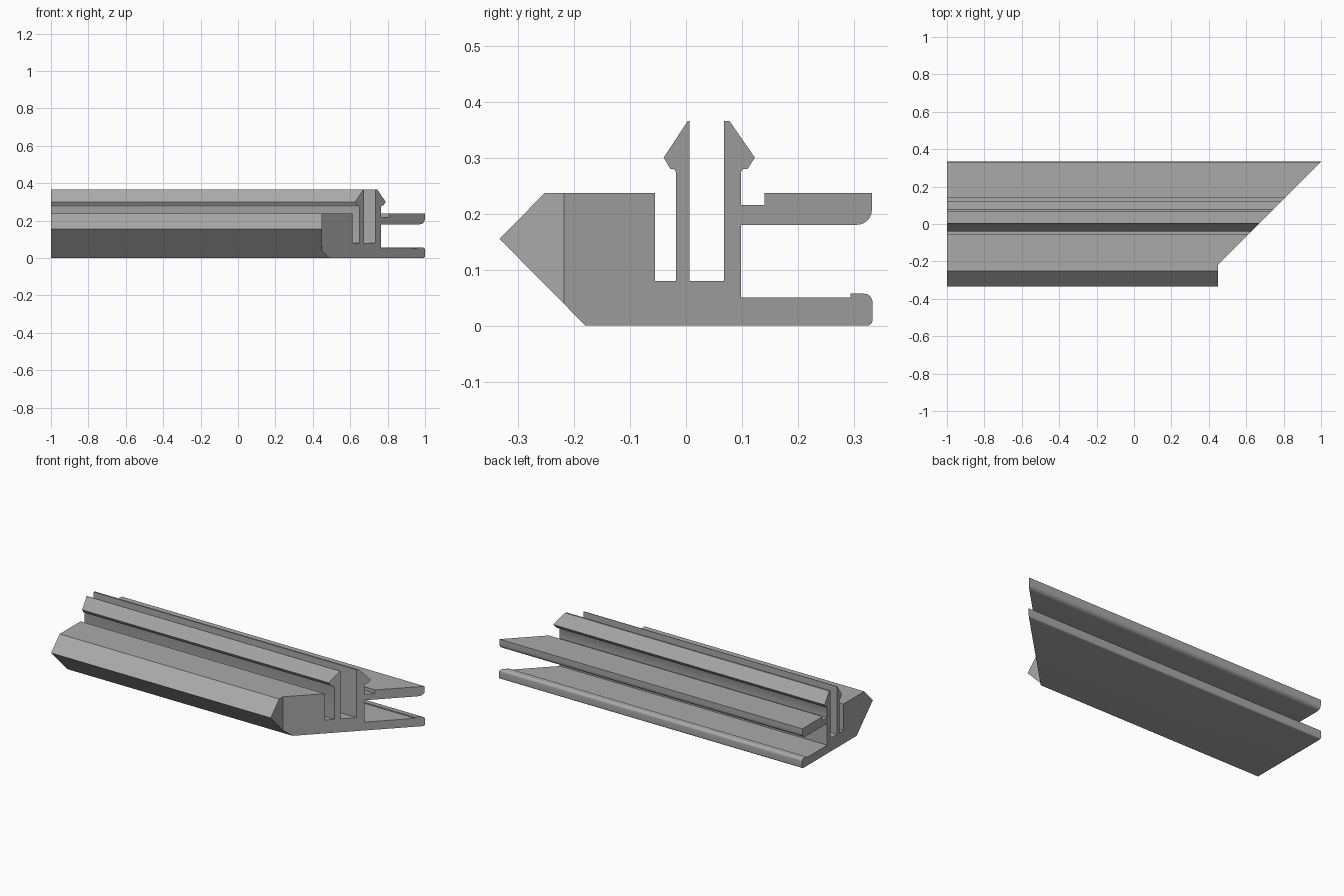
import bpy, bmesh
from math import cos, sin, radians

default = bpy.data.objects.get("Cube")
if default:
    bpy.data.objects.remove(default, do_unlink=True)

NOSE_Y, LEFT_END = -0.218, -1.0


def arc(cy, cz, r, start, end, steps=6):
    """Rounded corner as (y, z) points, angles in degrees."""
    angles = [radians(start + (end - start) * i / steps) for i in range(steps + 1)]
    return [(cy + r * cos(a), cz + r * sin(a)) for a in angles]


def mitre_x(y):
    """Right end: 45 degree mitre, cut square across the nose."""
    return max(y, NOSE_Y) + 0.667


# Cross-section (y, z), split where the nose end turns square
nose = [(NOSE_Y, 0.237), (-0.252, 0.237), (-0.333, 0.155), (NOSE_Y, 0.039)]
base = [(-0.18, 0)]
lower_lip = (arc(0.323, 0.01, 0.01, -90, 0) + arc(0.318, 0.042, 0.015, 0, 90)
             + [(0.294, 0.057), (0.294, 0.05), (0.098, 0.05)])
upper_lip = ([(0.098, 0.18)] + arc(0.305, 0.207, 0.027, -90, 0)
             + [(0.332, 0.237), (0.14, 0.237), (0.14, 0.215), (0.098, 0.215)])
back_clip = ([(0.098, 0.274)] + arc(0.105, 0.273, 0.007, 170, 90, 3)
             + [(0.11, 0.28), (0.123, 0.3), (0.078, 0.365), (0.068, 0.365), (0.068, 0.08)])
front_clip = ([(0.006, 0.08), (0.006, 0.365), (0.003, 0.365), (-0.04, 0.3), (-0.028, 0.28)]
              + arc(-0.025, 0.273, 0.007, 90, 0, 3) + [(-0.018, 0.08)])
body = [(-0.055, 0.08), (-0.055, 0.237)]
profile = nose + base + lower_lip + upper_lip + back_clip + front_clip + body

# Extrude the section from the square left end to the mitred right end
bm = bmesh.new()
left = [bm.verts.new((LEFT_END, y, z)) for y, z in profile]
right = [bm.verts.new((mitre_x(y), y, z)) for y, z in profile]
for i in range(len(profile)):
    j = (i + 1) % len(profile)
    bm.faces.new((left[i], left[j], right[j], right[i]))
n = len(nose)
bm.faces.new(left)
bm.faces.new(right[:n])
bm.faces.new(right[n - 1:] + right[:1])
bmesh.ops.recalc_face_normals(bm, faces=bm.faces)

mesh = bpy.data.meshes.new("clip_rail")
bm.to_mesh(mesh)
bm.free()
rail = bpy.data.objects.new("clip_rail", mesh)
bpy.context.collection.objects.link(rail)

# Plain grey finish
grey = bpy.data.materials.new("plain_grey")
grey.use_nodes = True
colour = (0.4, 0.4, 0.4, 1)
grey.diffuse_color = colour
grey.node_tree.nodes["Principled BSDF"].inputs["Base Color"].default_value = colour
mesh.materials.append(grey)

# Smooth the rounded lips, keep the other edges sharp
bpy.ops.object.select_all(action="DESELECT")
rail.select_set(True)
bpy.context.view_layer.objects.active = rail
bpy.ops.object.shade_smooth_by_angle(angle=radians(32))
